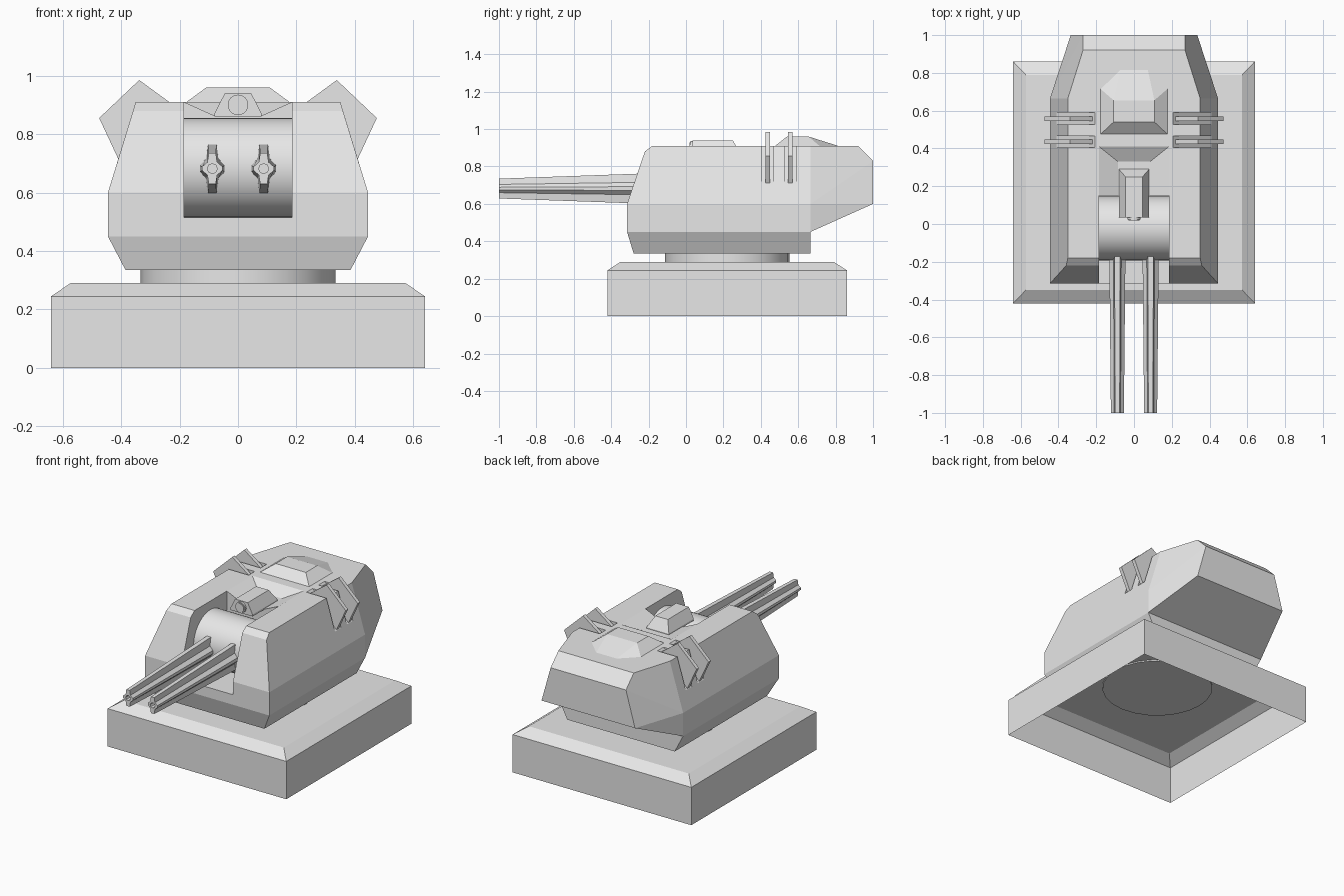
import bpy, bmesh, math
from mathutils import Matrix

cube = bpy.data.objects.get("Cube")
if cube:
    bpy.data.objects.remove(cube, do_unlink=True)

# Single flat colour
grey = bpy.data.materials.new("light grey")
grey.use_nodes = True
grey.diffuse_color = (0.8, 0.8, 0.8, 1)
grey.node_tree.nodes["Principled BSDF"].inputs["Base Color"].default_value = (0.8, 0.8, 0.8, 1)


def add(name, bm):
    bmesh.ops.recalc_face_normals(bm, faces=bm.faces)
    mesh = bpy.data.meshes.new(name)
    bm.to_mesh(mesh)
    bm.free()
    mesh.materials.append(grey)
    obj = bpy.data.objects.new(name, mesh)
    bpy.context.collection.objects.link(obj)
    return obj


def solid(name, points, mirror=True):
    """Convex solid around points, mirrored in x."""
    bm = bmesh.new()
    for x, y, z in points:
        bm.verts.new((x, y, z))
        if mirror:
            bm.verts.new((-x, y, z))
    bmesh.ops.convex_hull(bm, input=bm.verts)
    bmesh.ops.dissolve_limit(bm, angle_limit=0.01, verts=bm.verts, edges=bm.edges)
    return add(name, bm)


def block(name, xs, ys, zs):
    return solid(name, [(x, y, z) for x in xs for y in ys for z in zs], False)


def cylinder(name, radius, length, centre, axis, sides, smooth=True):
    bm = bmesh.new()
    turn = {"X": Matrix.Rotation(math.pi / 2, 4, "Y"),
            "Y": Matrix.Rotation(math.pi / 2, 4, "X"), "Z": Matrix()}[axis]
    bmesh.ops.create_cone(bm, cap_ends=True, segments=sides, radius1=radius, radius2=radius,
                          depth=length, matrix=Matrix.Translation(centre) @ turn)
    obj = add(name, bm)
    if smooth:
        bpy.ops.object.select_all(action="DESELECT")
        obj.select_set(True)
        bpy.context.view_layer.objects.active = obj
        bpy.ops.object.shade_smooth_by_angle(angle=math.radians(35))
    return obj


def cut(target, cutter):
    cutter.hide_render = True
    mod = target.modifiers.new("cut", "BOOLEAN")
    mod.operation = "DIFFERENCE"
    mod.solver = "EXACT"
    mod.object = cutter
    bpy.context.view_layer.objects.active = target
    bpy.ops.object.modifier_apply(modifier=mod.name)
    bpy.data.objects.remove(cutter, do_unlink=True)


def loft(name, rings, cap_first=True):
    bm = bmesh.new()
    loops = [[bm.verts.new(p) for p in ring] for ring in rings]
    n = len(loops[0])
    for a, b in zip(loops, loops[1:]):
        for i in range(n):
            j = (i + 1) % n
            bm.faces.new((a[i], a[j], b[j], b[i]))
    bm.faces.new(loops[-1])
    if cap_first:
        bm.faces.new(loops[0])
    return add(name, bm)


# Plinth: bevelled shell, open underneath
def rectangle(x, y0, y1, z):
    return [(-x, y0, z), (x, y0, z), (x, y1, z), (-x, y1, z)]


loft("plinth", [rectangle(0.64, -0.42, 0.86, 0), rectangle(0.64, -0.42, 0.86, 0.245),
                rectangle(0.573, -0.35, 0.79, 0.29)], cap_first=False)
cylinder("turret_ring", 0.333, 0.06, (0, 0.22, 0.312), "Z", 24)

# Turret body
loft("lower_hull", [rectangle(0.385, -0.28, 0.665, 0.335), rectangle(0.445, -0.315, 0.665, 0.45)])
hull = solid("upper_hull", [
    (0.445, -0.315, 0.45), (0.445, -0.315, 0.60), (0.359, -0.22, 0.88), (0.35, -0.18, 0.91),
    (0.445, 0.665, 0.45), (0.445, 0.665, 0.60), (0.35, 0.665, 0.91),
    (0.335, 1.0, 0.60), (0.27, 1.0, 0.83), (0.27, 0.92, 0.91)])

# Gun opening and the sloped recess behind it
cut(hull, block("opening_cutter", (-0.185, 0.185), (-0.5, 0.15), (0.515, 1.0)))
cut(hull, solid("recess_cutter", [
    (0.085, 0.12, 0.865), (0.085, 0.33, 0.865), (0.207, 0.12, 0.92), (0.207, 0.428, 0.92)]))

# Side fins standing in slots
for side, sign in (("left", 1), ("right", -1)):
    for place, y in (("front", 0.436), ("rear", 0.558)):
        slot = [(0.205, 0.912), (0.416, 0.705), (0.6, 0.8), (0.35, 1.1)]
        cut(hull, solid("slot_cutter", [(sign * x, y + d, z) for x, z in slot
                                        for d in (-0.031, 0.031)], False))
        fin = [(0.338, 0.985), (0.475, 0.855), (0.405, 0.705), (0.215, 0.895)]
        solid(f"{side}_{place}_fin", [(sign * x, y + d, z) for x, z in fin
                                      for d in (-0.012, 0.012)], False)

# Rounded gun mantlet
cylinder("mantlet", 0.17, 0.368, (0, -0.022, 0.685), "X", 48)

# Roof hatch
solid("roof_hatch", [(0.183, 0.47, 0.905), (0.183, 0.72, 0.905), (0.07, 0.83, 0.905),
                     (0.108, 0.54, 0.96), (0.108, 0.655, 0.96)])

# Sight housing with lens
solid("sight_housing", [(0.08, 0.035, 0.86), (0.08, 0.29, 0.86), (0.08, 0.035, 0.872),
                        (0.08, 0.29, 0.872), (0.045, 0.035, 0.94), (0.045, 0.25, 0.94)])
cylinder("sight_lens_rim", 0.035, 0.03, (0, 0.038, 0.90), "Y", 24)
cylinder("sight_lens", 0.028, 0.03, (0, 0.034, 0.90), "Y", 24)

# Tapered cross-shaped barrels with bores
quarter = [(0.043, 0.011), (0.021, 0.035), (0.015, 0.084)]
outline = (quarter + [(-x, z) for x, z in reversed(quarter)]
           + [(-x, -z) for x, z in quarter] + [(x, -z) for x, z in reversed(quarter)])
for side, cx in (("left", 0.088), ("right", -0.088)):
    rings = [[(cx + x * sx, y, 0.682 + z * sz) for x, z in outline]
             for y, sx, sz in ((-0.13, 1, 1), (-1.0, 0.8, 0.63))]
    barrel = loft(f"{side}_barrel", rings)
    cut(barrel, cylinder("bore_cutter", 0.017, 0.1, (cx, -1.0, 0.682), "Y", 8, False))
